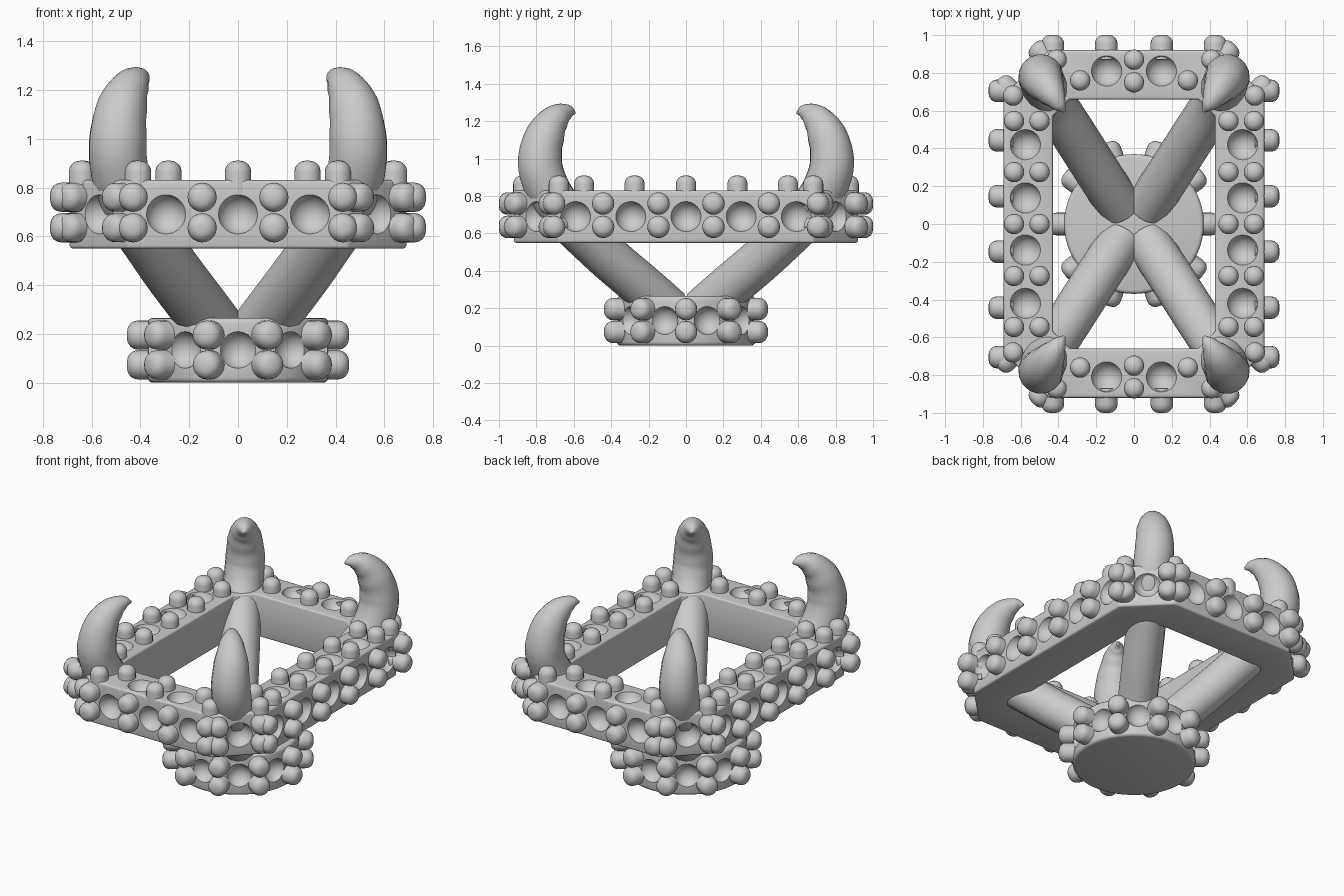
import bpy, bmesh, math
from math import sin, cos, pi
from mathutils import Vector, Matrix

if "Cube" in bpy.data.objects:
    bpy.data.objects.remove(bpy.data.objects["Cube"])


def make_object(name, bm, smooth=True):
    bmesh.ops.recalc_face_normals(bm, faces=bm.faces)
    me = bpy.data.meshes.new(name)
    bm.to_mesh(me)
    bm.free()
    ob = bpy.data.objects.new(name, me)
    bpy.context.collection.objects.link(ob)
    return ob


def activate(ob):
    bpy.ops.object.select_all(action='DESELECT')
    ob.select_set(True)
    bpy.context.view_layer.objects.active = ob


def smooth(ob):
    activate(ob)
    bpy.ops.object.shade_smooth_by_angle(angle=math.radians(35))


def add_stud(bm, pos, normal, r=0.06, h=0.08):
    """Round peg with a softly domed end, sunk into the surface."""
    rot = Vector((0, 0, 1)).rotation_difference(Vector(normal)).to_matrix().to_4x4()
    mat = Matrix.Translation(pos) @ rot
    c = 0.045
    profile = [(r, -0.05), (r, h - c)]
    profile += [(r - c + c * cos(a), h - c + c * sin(a)) for a in (pi / 8, pi / 4, 3 * pi / 8, pi / 2)]
    n = 20
    rings = [[bm.verts.new(mat @ Vector((pr * cos(2 * pi * i / n), pr * sin(2 * pi * i / n), z)))
              for i in range(n)] for pr, z in profile]
    for a, b in zip(rings, rings[1:]):
        for i in range(n):
            bm.faces.new((a[i], a[(i + 1) % n], b[(i + 1) % n], b[i]))
    bm.faces.new(rings[-1])
    bm.faces.new(rings[0][::-1])


def add_dimple(bm, pos, normal, r=0.083):
    centre = Vector(pos) + Vector(normal) * 0.02
    bmesh.ops.create_uvsphere(bm, u_segments=24, v_segments=14, radius=r,
                              matrix=Matrix.Translation(centre))


def carve(ob, cutter_bm, bevel):
    """Round the edges, then cut the dimples."""
    cutter = make_object(ob.name + "_cutter", cutter_bm)
    cutter.hide_render = True
    activate(ob)
    bv = ob.modifiers.new("bevel", 'BEVEL')
    bv.width, bv.segments, bv.limit_method = bevel, 3, 'ANGLE'
    bo = ob.modifiers.new("dimples", 'BOOLEAN')
    bo.object, bo.operation, bo.solver = cutter, 'DIFFERENCE', 'EXACT'
    for m in ("bevel", "dimples"):
        bpy.ops.object.modifier_apply(modifier=m)
    bpy.data.objects.remove(cutter)
    smooth(ob)


# Rectangular frame with chamfered corners
X, Y, Z0, Z1 = 0.69, 0.92, 0.55, 0.83


def octagon(x, y, c):
    return [(x, -y + c), (x, y - c), (x - c, y), (-x + c, y),
            (-x, y - c), (-x, -y + c), (-x + c, -y), (x - c, -y)]


bm = bmesh.new()
loops = [[bm.verts.new((x, y, z)) for x, y in octagon(*dims)]
         for dims, z in (((X, Y, 0.24), Z0), ((X, Y, 0.24), Z1),
                         ((0.43, 0.66, 0.09), Z1), ((0.43, 0.66, 0.09), Z0))]
for k in range(4):
    a, b = loops[k], loops[(k + 1) % 4]
    for i in range(8):
        j = (i + 1) % 8
        bm.faces.new((a[i], a[j], b[j], b[i]))
frame = make_object("frame", bm)

# Frame studs and dimples
studs, dimples = bmesh.new(), bmesh.new()
UP = (0, 0, 1)
rows, mid_z, q = (0.635, 0.76), 0.69, math.sqrt(0.5)
for s in (-1, 1):
    for z in rows:
        for x in (-0.43, -0.147, 0.147, 0.43):
            add_stud(studs, (x, s * Y, z), (0, s, 0))
        for y in (-0.705, -0.443, -0.147, 0.147, 0.443, 0.705):
            add_stud(studs, (s * X, y, z), (s, 0, 0))
    for x in (-0.295, 0, 0.295):
        add_dimple(dimples, (x, s * Y, mid_z), (0, s, 0))
    for y in (-0.59, -0.295, 0, 0.295, 0.59):
        add_dimple(dimples, (s * X, y, mid_z), (s, 0, 0))
    # top face
    for y in (-0.545, -0.275, 0, 0.275, 0.545):
        for x in (0.5, 0.635):
            add_stud(studs, (s * x, y, Z1), UP, 0.054)
    for x, y in ((0, 0.75), (0, 0.87), (0.285, 0.76), (-0.285, 0.76), (0.41, 0.87), (-0.41, 0.87),
                 (0.64, 0.68), (-0.64, 0.68)):
        add_stud(studs, (x, s * y, Z1), UP, 0.054)
    for y in (-0.42, -0.138, 0.138, 0.42):
        add_dimple(dimples, (s * 0.575, y, Z1), UP)
    for x in (-0.145, 0.145):
        add_dimple(dimples, (x, s * 0.81, Z1), UP)
    # chamfered corners
    for t in (-1, 1):
        n = (s * q, t * q, 0)
        add_dimple(dimples, (s * 0.57, t * 0.80, mid_z), n)
        for o in (-0.092, 0.092):
            for z in rows:
                add_stud(studs, (s * (0.57 + o), t * (0.80 - o), z), n)
carve(frame, dimples, 0.012)
smooth(make_object("frame_studs", studs))

# Round base
bm = bmesh.new()
bmesh.ops.create_cone(bm, cap_ends=True, segments=60, radius1=0.37, radius2=0.37, depth=0.265,
                      matrix=Matrix.Translation((0, 0, 0.1325)))
base = make_object("base", bm)
studs, dimples = bmesh.new(), bmesh.new()
for k in range(10):
    a, b = k * pi / 5, (k + 0.5) * pi / 5
    for z in (0.073, 0.195):
        add_stud(studs, (0.37 * cos(a), 0.37 * sin(a), z), (cos(a), sin(a), 0), 0.06, 0.085)
    add_dimple(dimples, (0.37 * cos(b), 0.37 * sin(b), 0.134), (cos(b), sin(b), 0), 0.078)
carve(base, dimples, 0.02)
smooth(make_object("base_studs", studs))

# Four struts that rise through the frame and curl into claws
PATH = [(0.07, 0.09, 0.19, 0.12), (0.13, 0.18, 0.27, 0.12), (0.335, 0.5, 0.55, 0.12),
        (0.45, 0.68, 0.74, 0.12), (0.49, 0.765, 0.9, 0.12), (0.492, 0.78, 1.0, 0.119),
        (0.475, 0.75, 1.13, 0.105), (0.435, 0.69, 1.22, 0.075), (0.395, 0.63, 1.25, 0.04),
        (0.37, 0.595, 1.245, 0.008)]
for name, sx, sy in (("front_left", -1, -1), ("front_right", 1, -1),
                     ("back_left", -1, 1), ("back_right", 1, 1)):
    cu = bpy.data.curves.new(name + "_claw", 'CURVE')
    cu.dimensions = '3D'
    cu.bevel_depth, cu.bevel_resolution, cu.resolution_u, cu.use_fill_caps = 1.0, 6, 6, True
    sp = cu.splines.new('BEZIER')
    sp.bezier_points.add(len(PATH) - 1)
    for p, (x, y, z, r) in zip(sp.bezier_points, PATH):
        p.co, p.radius = (sx * x, sy * y, z), r
        p.handle_left_type = p.handle_right_type = 'AUTO'
    ob = bpy.data.objects.new(name + "_claw", cu)
    bpy.context.collection.objects.link(ob)
    activate(ob)
    bpy.ops.object.convert(target='MESH')
    smooth(bpy.context.view_layer.objects.active)
